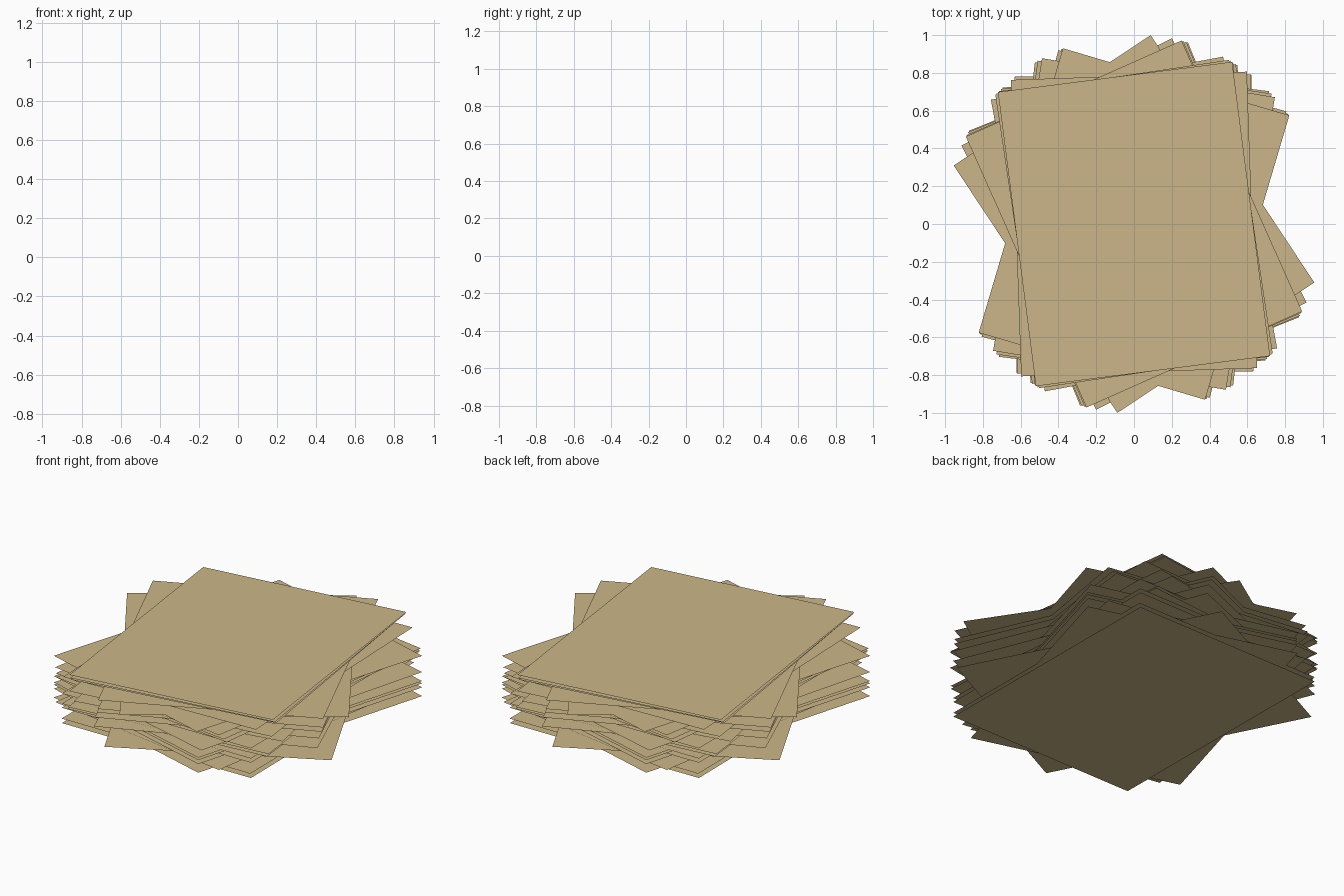
import bpy, math

if "Cube" in bpy.data.objects:
    bpy.data.objects.remove(bpy.data.objects["Cube"])

HALF_W, HALF_H = 0.625, 0.785

paper = bpy.data.materials.new("tan paper")
paper.diffuse_color = (0.60, 0.47, 0.25, 1.0)
paper.use_nodes = True
paper.node_tree.nodes["Principled BSDF"].inputs["Base Color"].default_value = paper.diffuse_color

# each sheet: height, turn in degrees (bottom to top)
sheets = [
    (0.000, 0.5), (0.022, -16), (0.026, 0.3), (0.043, 27), (0.047, -9.5),
    (0.074, -16), (0.092, 0.5), (0.098, -16), (0.112, -16), (0.117, 0.5),
    (0.125, 5.5), (0.135, 22), (0.139, 6), (0.158, -15), (0.178, 0.5),
    (0.192, 22.5), (0.207, 10.5), (0.215, -7), (0.228, 23.5), (0.232, -8),
    (0.242, 7), (0.252, 24), (0.256, -9.5), (0.268, -16.5), (0.272, 33.5),
    (0.290, 2), (0.305, 24), (0.322, 8.5), (0.328, 8), (0.342, 7.35),
]


def make_sheet(index, z, turn):
    mesh = bpy.data.meshes.new("sheet")
    corners = [(-HALF_W, -HALF_H, 0), (HALF_W, -HALF_H, 0),
               (HALF_W, HALF_H, 0), (-HALF_W, HALF_H, 0)]
    mesh.from_pydata(corners, [], [(0, 1, 2, 3)])
    mesh.materials.append(paper)
    obj = bpy.data.objects.new(f"paper_sheet_{index:02d}", mesh)
    obj.location.z = z
    obj.rotation_euler.z = math.radians(turn)
    bpy.context.collection.objects.link(obj)


# loose stack of paper
for i, (z, turn) in enumerate(sheets):
    make_sheet(i, z, turn)
